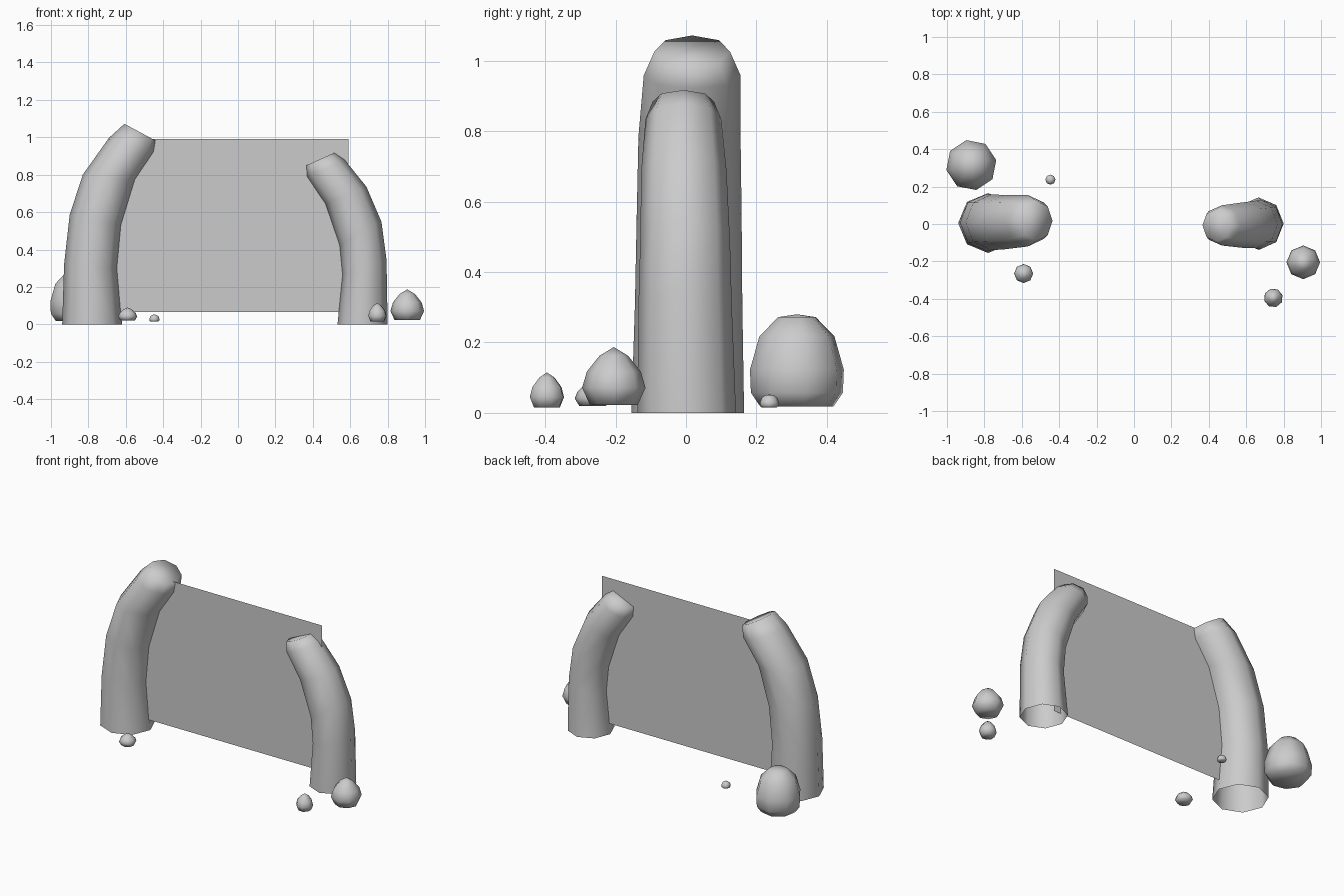
import bpy, bmesh, math

if "Cube" in bpy.data.objects:
    bpy.data.objects.remove(bpy.data.objects["Cube"])

SIDES = 8


def finish(name, bm):
    bmesh.ops.recalc_face_normals(bm, faces=bm.faces)
    me = bpy.data.meshes.new(name)
    bm.to_mesh(me)
    bm.free()
    me.shade_smooth()
    ob = bpy.data.objects.new(name, me)
    bpy.context.collection.objects.link(ob)
    return ob


def skin(bm, rings):
    for a, b in zip(rings, rings[1:]):
        for i in range(SIDES):
            j = (i + 1) % SIDES
            bm.faces.new((a[i], a[j], b[j], b[i]))


# Bent pillar: each ring is outer x, outer z, inner x, inner z, y min, y max
def pillar(name, sections):
    bm = bmesh.new()
    rings = []
    for xo, zo, xi, zi, y0, y1 in sections:
        ring = []
        for k in range(SIDES):
            t = 2 * math.pi * k / SIDES
            c = (1 + math.cos(t)) / 2
            s = (1 + math.sin(t)) / 2
            ring.append(bm.verts.new((xi + (xo - xi) * c, y0 + (y1 - y0) * s,
                                      zi + (zo - zi) * c)))
        rings.append(ring)
    skin(bm, rings)
    bm.faces.new(rings[-1])  # closed tip, open foot
    return finish(name, bm)


# Stone: lathed rings of (radius factor, height factor), closed by an apex
def stone(name, x, y, r, z0, z1, profile, turn=0.0):
    bm = bmesh.new()
    rings = []
    for n, (f, h) in enumerate(profile):
        rings.append([bm.verts.new((
            x + r * f * math.cos(turn + 2 * math.pi * k / SIDES),
            y + r * f * math.sin(turn + 2 * math.pi * k / SIDES),
            z0 + (z1 - z0) * h)) for k in range(SIDES)])
    skin(bm, rings)
    bm.faces.new(rings[0])
    apex = bm.verts.new((x, y, z1))
    for i in range(SIDES):
        bm.faces.new((rings[-1][i], rings[-1][(i + 1) % SIDES], apex))
    return finish(name, bm)


pillar("left_pillar", [
    (-0.94, 0.0, -0.62, 0.0, -0.155, 0.165),
    (-0.93, 0.32, -0.645, 0.30, -0.145, 0.16),
    (-0.90, 0.585, -0.623, 0.53, -0.14, 0.158),
    (-0.83, 0.80, -0.548, 0.773, -0.135, 0.155),
    (-0.69, 0.997, -0.446, 0.92, -0.12, 0.155),
    (-0.607, 1.072, -0.436, 0.98, -0.09, 0.125),
])
pillar("right_pillar", [
    (0.80, 0.0, 0.532, 0.0, -0.138, 0.142),
    (0.794, 0.345, 0.559, 0.265, -0.135, 0.13),
    (0.767, 0.548, 0.543, 0.425, -0.13, 0.125),
    (0.687, 0.735, 0.468, 0.644, -0.127, 0.115),
    (0.57, 0.88, 0.37, 0.79, -0.115, 0.10),
    (0.515, 0.917, 0.366, 0.85, -0.095, 0.08),
])

# Flat sheet spanning the two pillars
bm = bmesh.new()
bm.faces.new([bm.verts.new((x, 0, z)) for x, z in
              ((-0.69, 0.065), (0.59, 0.065), (0.59, 0.99), (-0.69, 0.99))])
finish("portal_sheet", bm)

# Scattered stones
round_top = [(0.78, 0), (0.98, 0.15), (1.0, 0.4), (0.8, 0.76), (0.4, 0.97)]
pointed = [(0.75, 0), (1.0, 0.3), (0.85, 0.58), (0.45, 0.85)]
stone("large_stone", -0.87, 0.315, 0.136, 0.018, 0.28, round_top, 0.2)
stone("medium_stone", 0.905, -0.205, 0.09, 0.022, 0.187, pointed)
stone("small_stone", 0.745, -0.395, 0.051, 0.015, 0.115, pointed, 0.3)
stone("front_pebble", -0.59, -0.265, 0.051, 0.02, 0.09, pointed)
stone("back_pebble", -0.447, 0.237, 0.027, 0.015, 0.052, round_top)
